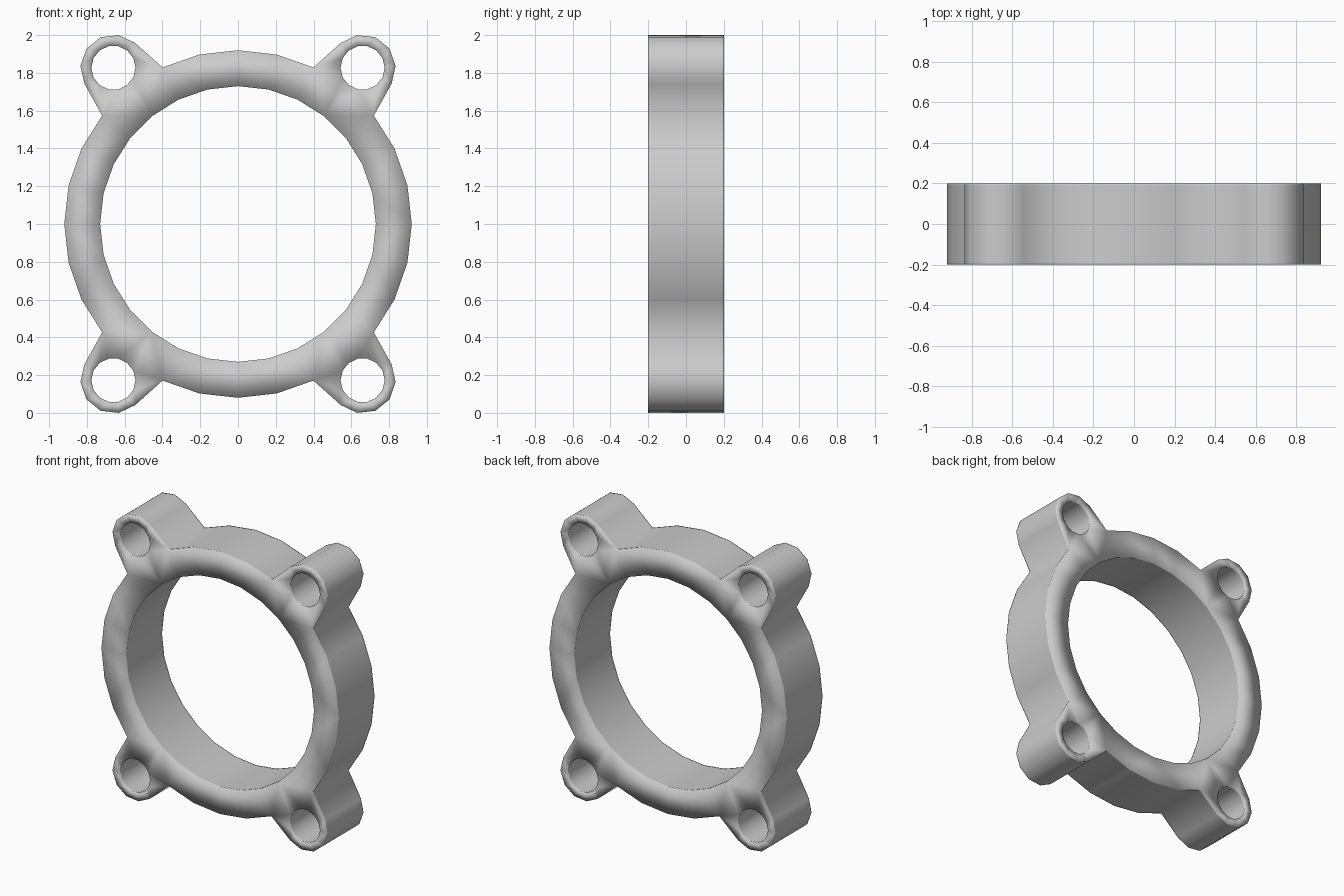
import bpy, bmesh
from math import sin, cos, radians, tau

if "Cube" in bpy.data.objects:
    bpy.data.objects.remove(bpy.data.objects["Cube"])

SIDES = 28                      # facets of the main ring
R_OUT, R_IN = 0.92, 0.73
LUG_STEPS = (4, 10, 18, 24)     # ring corners replaced by a bolt lug
LUG_DIST, LUG_R, HOLE_R = 1.058, 0.175, 0.117
LEVELS = (-0.2, -0.192, 0.192, 0.2)   # support loops keep the walls crisp


def circle(r, n, cx=0.0, cz=0.0):
    return [(cx + r * cos(tau * i / n), cz + r * sin(tau * i / n)) for i in range(n)]


# Outer outline: ring corners with a rounded lug at four of them
outline, holes = [], []
for i in range(SIDES):
    a = tau * i / SIDES
    if i in LUG_STEPS:
        cx, cz = LUG_DIST * cos(a), LUG_DIST * sin(a)
        for deg in (-80, -48, -16, 16, 48, 80):
            b = a + radians(deg)
            outline.append((cx + LUG_R * cos(b), cz + LUG_R * sin(b)))
        holes.append(circle(HOLE_R, 14, cx, cz))
    else:
        outline.append((R_OUT * cos(a), R_OUT * sin(a)))

loops = [outline, circle(R_IN, SIDES)] + holes

# Walls of the outline, the bore and the bolt holes
bm = bmesh.new()
rim_edges = {0: [], len(LEVELS) - 1: []}
for pts in loops:
    n = len(pts)
    rows = [[bm.verts.new((x, y, z + 1.0)) for x, z in pts] for y in LEVELS]
    for lo, hi in zip(rows, rows[1:]):
        for i in range(n):
            j = (i + 1) % n
            bm.faces.new((lo[i], lo[j], hi[j], hi[i]))
    for k in rim_edges:
        rim_edges[k] += [bm.edges.get((rows[k][i], rows[k][(i + 1) % n])) for i in range(n)]

# Flat front and back faces
for k, edges in rim_edges.items():
    bmesh.ops.triangle_fill(bm, edges=edges, use_beauty=True,
                            normal=(0, -1 if k == 0 else 1, 0))

bmesh.ops.recalc_face_normals(bm, faces=bm.faces)
for f in bm.faces:
    f.smooth = True

mesh = bpy.data.meshes.new("flange_ring")
bm.to_mesh(mesh)
bm.free()
bpy.context.collection.objects.link(bpy.data.objects.new("flange_ring", mesh))
